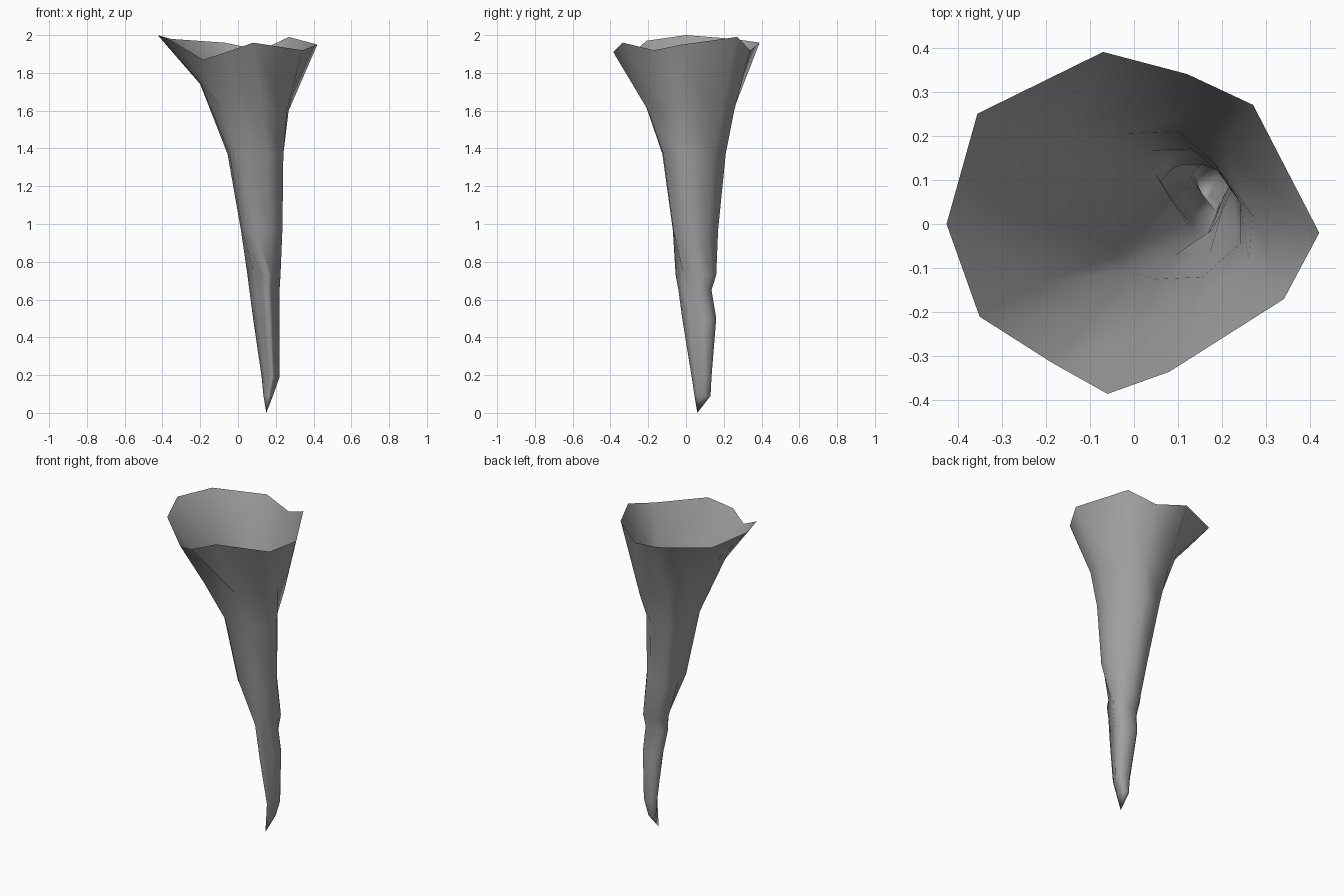
import bpy
import bmesh

cube = bpy.data.objects.get("Cube")
if cube:
    bpy.data.objects.remove(cube, do_unlink=True)

# Single matte grey
grey = bpy.data.materials.new("stone_grey")
grey.use_nodes = True
colour = (0.35, 0.35, 0.35, 1)
grey.diffuse_color = colour
bsdf = next(n for n in grey.node_tree.nodes if n.type == 'BSDF_PRINCIPLED')
bsdf.inputs["Base Color"].default_value = colour
bsdf.inputs["Roughness"].default_value = 0.8

# Uneven open rim, clockwise from the back
RIM = [(-.07, .39, 1.96), (.12, .34, 1.92), (.27, .27, 1.99),
       (.42, -.02, 1.95), (.34, -.17, 1.92), (.08, -.335, 1.96),
       (-.06, -.385, 1.91), (-.185, -.315, 1.87), (-.35, -.21, 1.97),
       (-.425, 0, 2.0), (-.355, .25, 1.98)]

# Bend below the rim where the trumpet starts to open
FLARE = [(-.05, .25, 1.6), (.13, .255, 1.6), (.205, .17, 1.5),
         (.268, .02, 1.6), (.26, -.08, 1.6), (.13, -.2, 1.6),
         (0, -.255, 1.75), (-.09, -.21, 1.62), (-.2, -.13, 1.75),
         (-.2, .03, 1.74), (-.16, .19, 1.75)]

# Squarish outline of the upper tube, diamond outline of the lower tube
THROAT = [(-.02, .205), (.1, .21), (.18, .14), (.24, .05),
          (.24, -.045), (.155, -.12), (.05, -.125), (-.01, -.11),
          (-.045, -.075), (-.055, .04), (-.05, .13)]
FOOT = [(.1, .15), (.15, .15), (.2, .13), (.22, .08),
        (.195, .03), (.175, -.01), (.155, -.05), (.12, 0),
        (.085, .05), (.05, .105), (.075, .135)]

# Tube sections from the tip up: outline, z, x range, y range
SECTIONS = [(FOOT, .09, .135, .185, .045, .13),
            (FOOT, .19, .125, .22, .03, .135),
            (FOOT, .50, .08, .22, -.02, .16),
            (FOOT, .65, .06, .22, -.04, .135),
            (FOOT, .73, .05, .225, -.055, .16),
            (THROAT, .97, .015, .235, -.07, .17),
            (THROAT, 1.37, -.055, .24, -.125, .21)]

bm = bmesh.new()


def fit(values, low, high):
    """Rescale values to run from low to high."""
    start, span = min(values), max(values) - min(values)
    return [low + (v - start) / span * (high - low) for v in values]


def section_ring(outline, z, x0, x1, y0, y1):
    """Outline fitted into the given bounds."""
    xs, ys = zip(*outline)
    return [bm.verts.new((x, y, z))
            for x, y in zip(fit(xs, x0, x1), fit(ys, y0, y1))]


rings = [section_ring(*s) for s in SECTIONS]
rings += [[bm.verts.new(p) for p in loop] for loop in (FLARE, RIM)]
tip = bm.verts.new((.15, .06, 0))
count = len(RIM)

# Pointed foot, then walls, open at the top
for j in range(count):
    k = (j + 1) % count
    bm.faces.new((tip, rings[0][j], rings[0][k]))
    for low, high in zip(rings, rings[1:]):
        bm.faces.new((low[j], high[j], high[k], low[k]))

for face in bm.faces:
    face.smooth = True

mesh = bpy.data.meshes.new("funnel_shell")
bm.to_mesh(mesh)
bm.free()
mesh.materials.append(grey)
funnel = bpy.data.objects.new("funnel_shell", mesh)
bpy.context.collection.objects.link(funnel)
